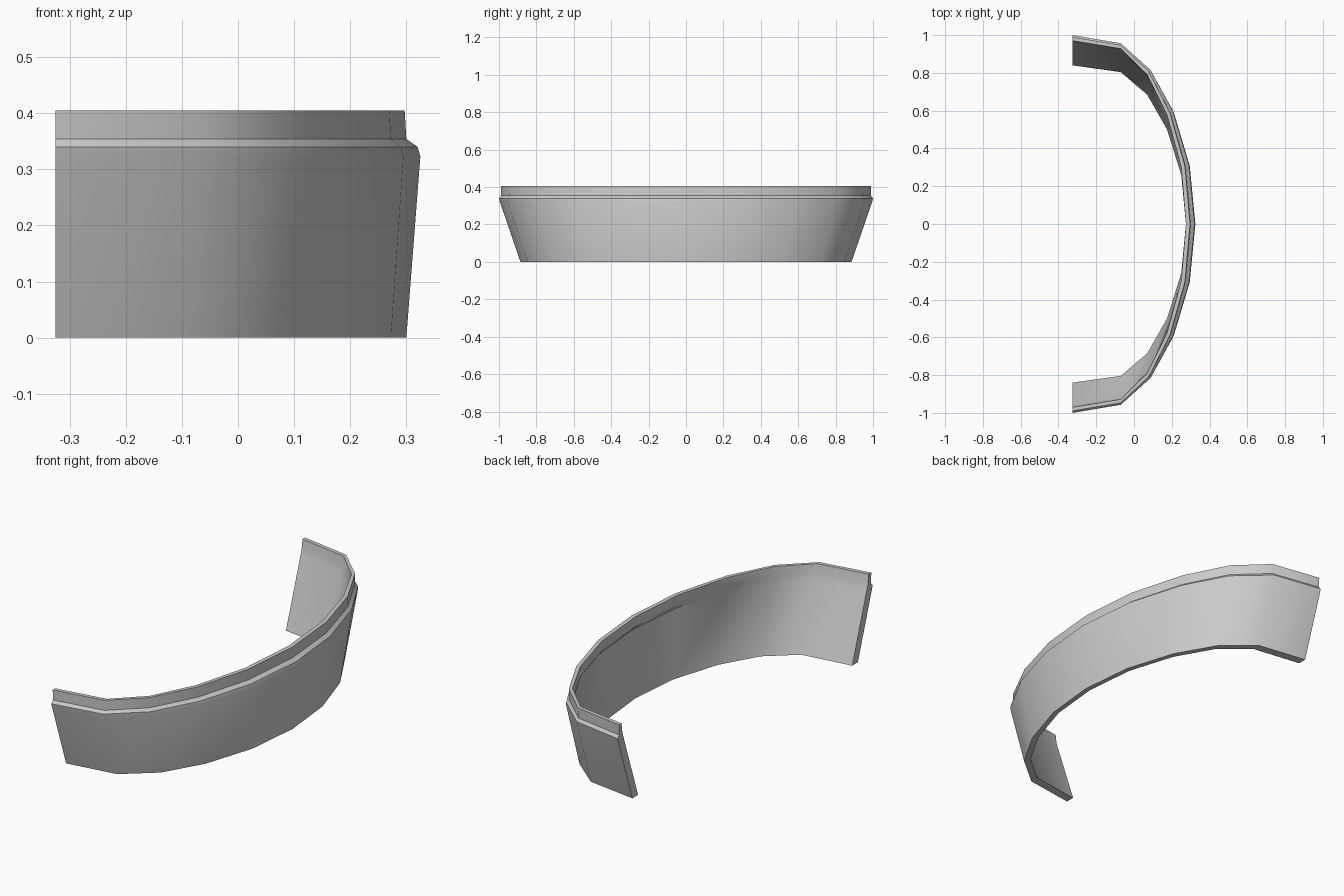
import bpy, bmesh, math

if "Cube" in bpy.data.objects:
    bpy.data.objects.remove(bpy.data.objects["Cube"])

# Plan outline of half the arc, from the open end to the middle
PLAN_X = [-0.325, -0.07, 0.09, 0.21, 0.295, 0.325]
PLAN_Y = [1.0, 0.957, 0.815, 0.595, 0.31, 0.0]
X_SHIFT = [0.0, 0.0, 0.4, 0.7, 0.9, 1.0]

# Wall cross-section: x at the middle, y at the ends, height
SECTION = [
    (0.300, 0.885, 0.0), (0.325, 0.996, 0.323), (0.320, 1.0, 0.340),
    (0.300, 0.988, 0.354), (0.297, 0.990, 0.405), (0.275, 0.970, 0.405),
    (0.277, 0.963, 0.355), (0.297, 0.955, 0.332), (0.275, 0.840, 0.0),
]


def arc_line(apex_x, end_y, z):
    half = [(px + (apex_x - 0.325) * s, py * end_y, z)
            for px, py, s in zip(PLAN_X, PLAN_Y, X_SHIFT)]
    return [(x, -y, h) for x, y, h in half] + half[-2::-1]


# Sweep the wall section around the arc
bm = bmesh.new()
lines = [[bm.verts.new(p) for p in arc_line(*s)] for s in SECTION]
n = len(lines)
for j in range(n):
    a, b = lines[j], lines[(j + 1) % n]
    for i in range(len(a) - 1):
        bm.faces.new((a[i], a[i + 1], b[i + 1], b[i]))

# Close both ends
bm.faces.new([line[0] for line in lines])
bm.faces.new([line[-1] for line in reversed(lines)])
bmesh.ops.recalc_face_normals(bm, faces=bm.faces)

mesh = bpy.data.meshes.new("curved_wall")
bm.to_mesh(mesh)
bm.free()
wall = bpy.data.objects.new("curved_wall", mesh)
bpy.context.collection.objects.link(wall)

# Smooth around the arc, sharp at the rim edges
bpy.context.view_layer.objects.active = wall
wall.select_set(True)
bpy.ops.object.shade_smooth_by_angle(angle=math.radians(35))
